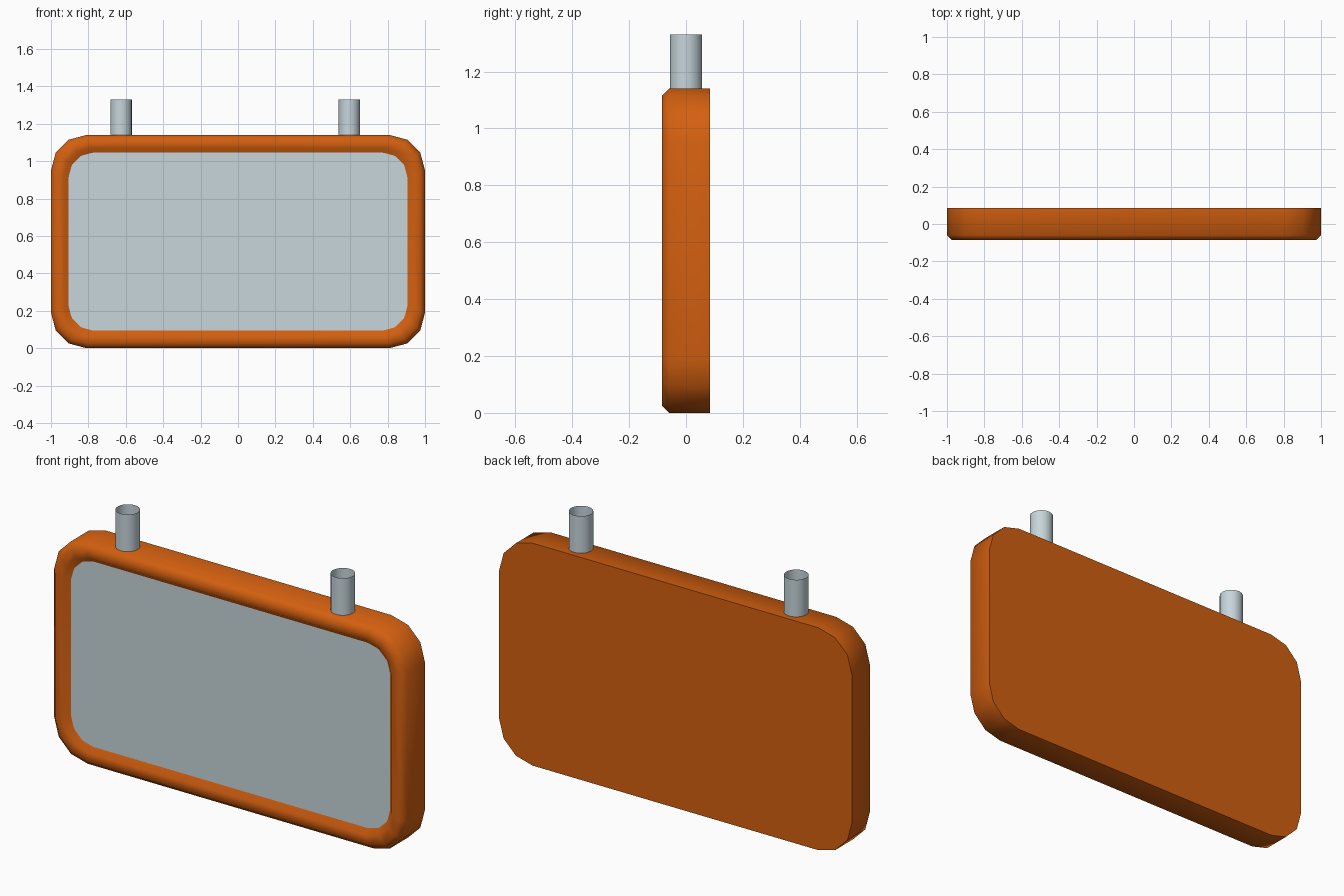
import bpy, bmesh, math

if "Cube" in bpy.data.objects:
    bpy.data.objects.remove(bpy.data.objects["Cube"])

def material(name, rgb):
    m = bpy.data.materials.new(name)
    m.diffuse_color = (*rgb, 1)
    m.use_nodes = True
    m.node_tree.nodes["Principled BSDF"].inputs["Base Color"].default_value = m.diffuse_color
    return m

ORANGE = material("orange", (0.65, 0.115, 0.005))
GREY = material("pale_grey", (0.57, 0.67, 0.71))
MID = 0.57          # height of the panel centre
HALF_H = 0.57

def loop(bm, inset, y, radius, segs):
    """Rounded rectangle of vertices, inset from the outer outline."""
    hw, hh = 1 - inset, HALF_H - inset
    verts = []
    for i, (sx, sz) in enumerate([(1, 1), (-1, 1), (-1, -1), (1, -1)]):
        for k in range(segs + 1):
            a = math.pi / 2 * (i + k / segs)
            verts.append(bm.verts.new((sx * (hw - radius) + radius * math.cos(a), y,
                                       MID + sz * (hh - radius) + radius * math.sin(a))))
    return verts

def finish(bm, name, mat, angle=60, recalc=True):
    if recalc:
        bmesh.ops.recalc_face_normals(bm, faces=bm.faces[:])
    me = bpy.data.meshes.new(name)
    bm.to_mesh(me)
    bm.free()
    me.materials.append(mat)
    ob = bpy.data.objects.new(name, me)
    bpy.context.collection.objects.link(ob)
    bpy.ops.object.select_all(action='DESELECT')
    ob.select_set(True)
    bpy.context.view_layer.objects.active = ob
    bpy.ops.object.shade_smooth_by_angle(angle=math.radians(angle))
    return ob

# case: rounded slab with a raised, chamfered front rim and a flat back
bm = bmesh.new()
profile = [(0, 0.085, 0.19), (0, -0.06, 0.19), (0.025, -0.085, 0.175),
           (0.07, -0.085, 0.145), (0.096, -0.058, 0.13)]
loops = [loop(bm, i, y, r, 3) for i, y, r in profile]
for a, b in zip(loops, loops[1:]):
    for k in range(len(a)):
        n = (k + 1) % len(a)
        bm.faces.new((a[k], a[n], b[n], b[k]))
bm.faces.new(loops[0])
bm.faces.new(loops[-1])
finish(bm, "case", ORANGE)

# screen: thin plate set in the rim
bm = bmesh.new()
face = bm.faces.new(loop(bm, 0.095, -0.06, 0.13, 8))
face.normal_update()
if face.normal.y > 0:
    face.normal_flip()
finish(bm, "screen", GREY, recalc=False)

# hanging tubes: open at both ends
for name, x in (("left_tube", -0.625), ("right_tube", 0.595)):
    bm = bmesh.new()
    bmesh.ops.create_cone(bm, cap_ends=False, segments=24, radius1=0.057, radius2=0.057, depth=0.20)
    bmesh.ops.translate(bm, verts=bm.verts[:], vec=(x, 0, 1.23))
    finish(bm, name, GREY)
